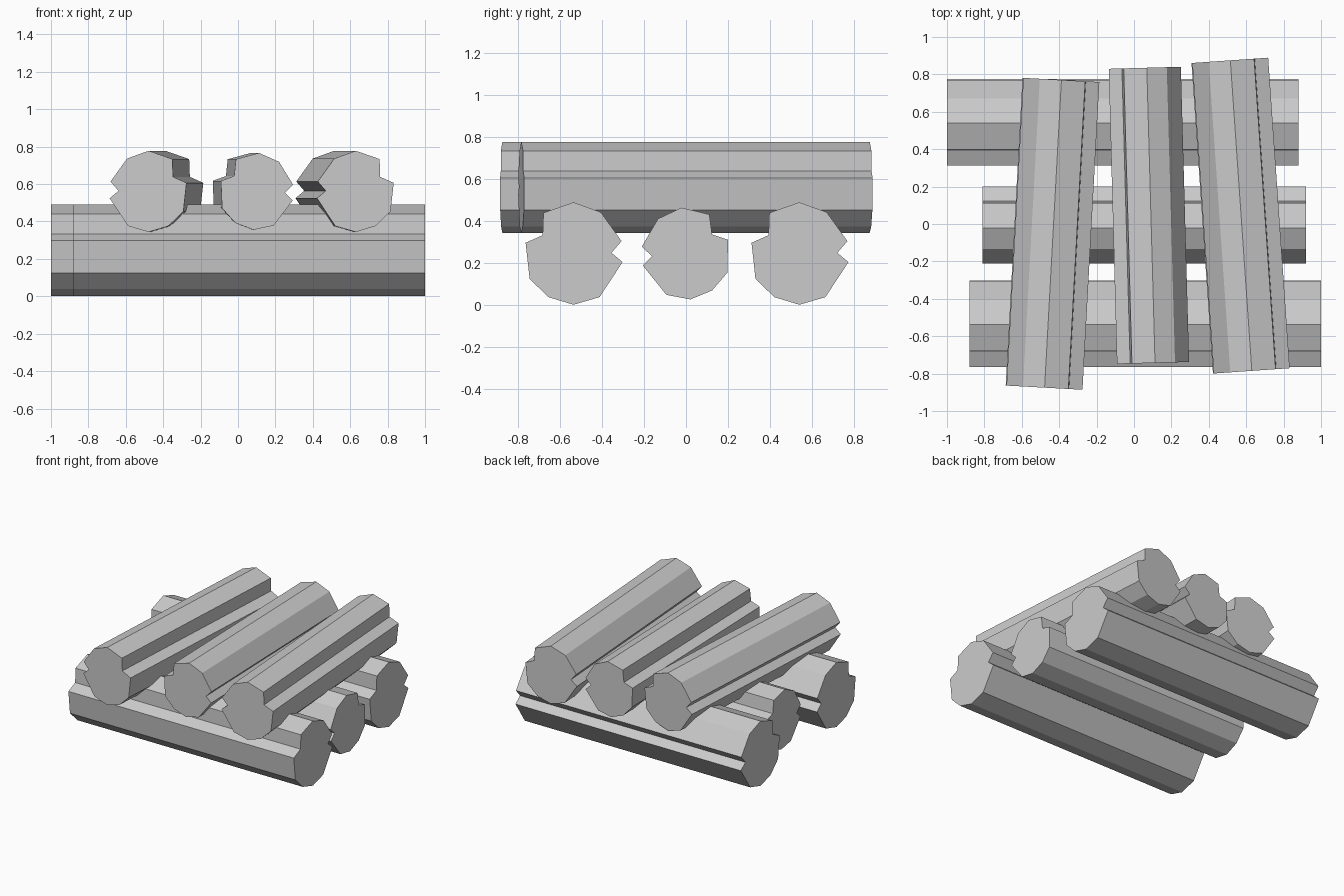
import bpy, bmesh, math
from mathutils import Vector, Matrix

cube = bpy.data.objects.get("Cube")
if cube:
    bpy.data.objects.remove(cube, do_unlink=True)

grey = bpy.data.materials.new("light_grey")
grey.use_nodes = True
grey.diffuse_color = (0.6, 0.6, 0.6, 1)
grey.node_tree.nodes["Principled BSDF"].inputs["Base Color"].default_value = grey.diffuse_color

# Log cross-section: V-shaped notch on one side, square notch on the other
SECTION = [(0, .245), (.13, .198), (.229, .06), (.181, .004), (.234, -.04),
           (.124, -.207), (0, -.243), (-.119, -.207), (-.209, -.12),
           (-.228, .052), (-.147, .088), (-.143, .195)]


def log(name, start, end, height, size, side=1, twist=0):
    """Sweep the section from start to end; side -1 mirrors the notches."""
    a, b = Vector((*start, height)), Vector((*end, height))
    along = (b - a).normalized()
    across = Vector((along.y, -along.x, 0))
    turn = Matrix.Rotation(math.radians(twist), 2)
    offsets = []
    for u, v in SECTION:
        p = turn @ Vector((u * side * size, v * size))
        offsets.append(across * p.x + Vector((0, 0, p.y)))

    bm = bmesh.new()
    cap = bm.faces.new([bm.verts.new(a + o) for o in offsets])
    swept = bmesh.ops.extrude_face_region(bm, geom=[cap], use_keep_orig=True)
    moved = [g for g in swept["geom"] if isinstance(g, bmesh.types.BMVert)]
    bmesh.ops.translate(bm, vec=b - a, verts=moved)
    bmesh.ops.recalc_face_normals(bm, faces=bm.faces)
    mesh = bpy.data.meshes.new(name)
    bm.to_mesh(mesh)
    bm.free()
    mesh.materials.append(grey)
    bpy.context.collection.objects.link(bpy.data.objects.new(name, mesh))


# Lower layer, running left to right
log("lower_log_front", (1, -.536), (-.88, -.536), .245, 1)
log("lower_log_middle", (.92, 0), (-.81, 0), .245, .9, side=-1, twist=5.5)
log("lower_log_back", (.88, .54), (-1, .54), .245, 1)

# Upper layer, laid across the lower one at slight angles
log("upper_log_right", (-.478, -.875), (-.388, .77), .56, .89, side=-1)
log("upper_log_middle", (.098, -.743), (.054, .835), .56, .845, twist=-4)
log("upper_log_left", (.63, -.785), (.515, .875), .56, .89, side=-1)
